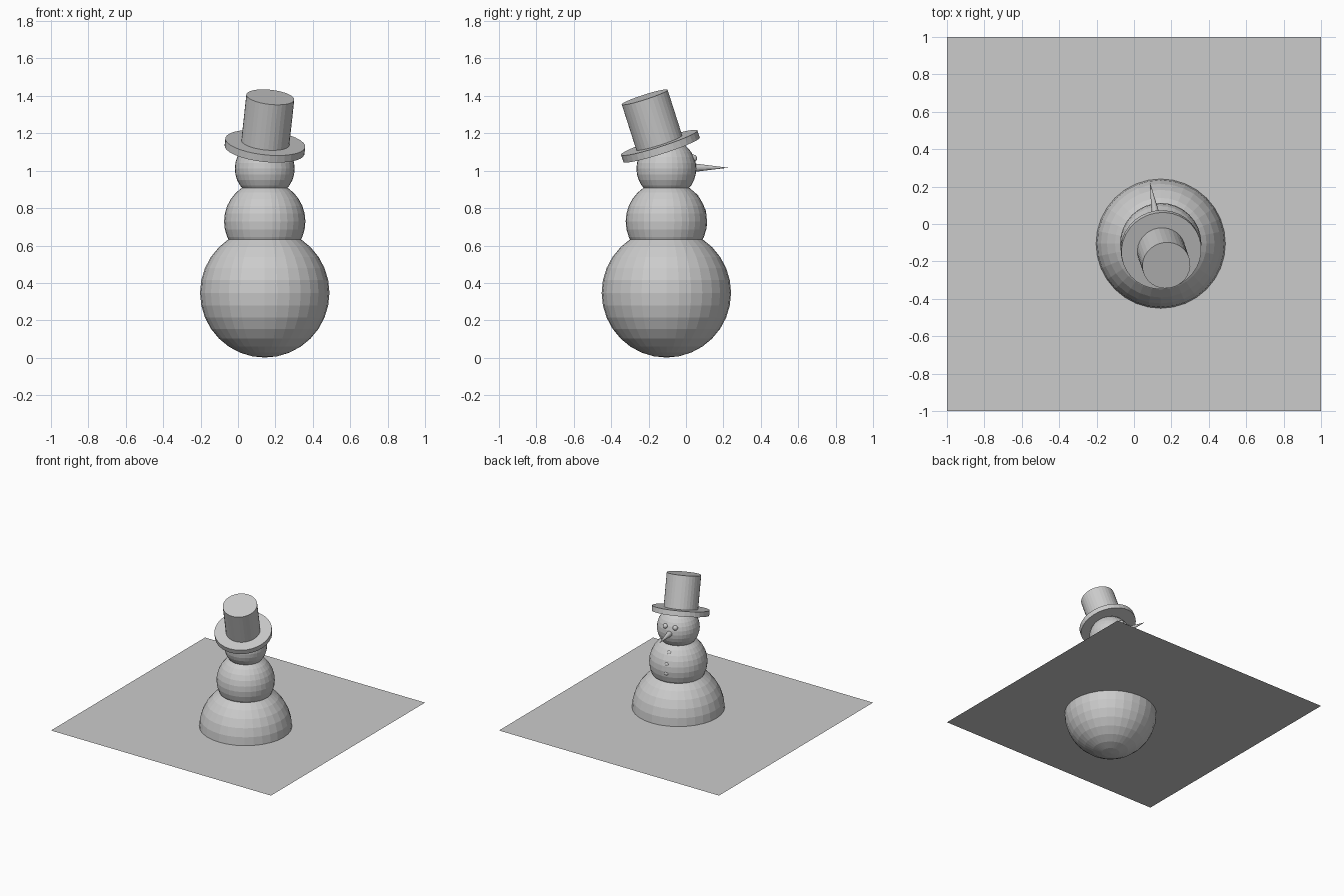
import bpy, math
from mathutils import Vector, Matrix

if "Cube" in bpy.data.objects:
    bpy.data.objects.remove(bpy.data.objects["Cube"])

mat = bpy.data.materials.new("plain_grey")
mat.diffuse_color = (0.6, 0.6, 0.6, 1)
mat.use_nodes = True
mat.node_tree.nodes["Principled BSDF"].inputs["Base Color"].default_value = mat.diffuse_color

CX, CY = 0.143, -0.105          # vertical axis of the figure
YAW = math.radians(10)          # face is turned slightly towards -x
HEAD = Vector((CX, CY, 1.011))
BODY = Vector((CX, CY, 0.729))


def finish(name):
    ob = bpy.context.object
    ob.name = name
    ob.data.materials.append(mat)
    return ob


def ball(name, centre, radius, segments=32, rings=16):
    bpy.ops.mesh.primitive_uv_sphere_add(segments=segments, ring_count=rings,
                                         radius=radius, location=centre)
    return finish(name)


def rod(name, start, end, r1, r2):
    """Cylinder or cone running from start to end."""
    axis = end - start
    bpy.ops.mesh.primitive_cone_add(vertices=32, radius1=r1, radius2=r2, depth=axis.length,
                                    location=(start + end) / 2,
                                    rotation=axis.to_track_quat('Z', 'Y').to_euler())
    return finish(name)


def facing(angle, dist, dz):
    """Offset in the viewing direction of the face, turned by angle."""
    return Vector((-math.sin(angle) * dist, math.cos(angle) * dist, dz))


# ground sheet cutting the lowest ball at its middle
bpy.ops.mesh.primitive_plane_add(size=2, location=(0, 0, 0.349))
finish("snow_sheet")

# three stacked balls
ball("base_ball", (CX, CY, 0.347), 0.346)
ball("body_ball", BODY, 0.2175)
ball("head_ball", HEAD, 0.16)

# tilted hat
tilt = Vector((0.11, -0.32, 1)).normalized()
brim = Vector((0.144, -0.137, 1.131))
rod("hat_brim", brim - tilt * 0.02, brim + tilt * 0.02, 0.215, 0.215)
rod("hat_crown", brim, brim + tilt * 0.277, 0.129, 0.129)

# nose
rod("nose", HEAD + facing(YAW, 0.11, 0.005), HEAD + facing(YAW, 0.336, 0.005), 0.0275, 0)

# eyes
for side, a in (("left", -16), ("right", 16)):
    ball(side + "_eye", HEAD + facing(YAW + math.radians(a), 0.145, 0.055), 0.02, 16, 8)

# buttons
for i, dz in enumerate((0.13, 0.055, -0.015)):
    dist = math.sqrt(0.202 ** 2 - dz ** 2)
    ball(f"button_{i + 1}", BODY + facing(YAW, dist, dz), 0.02, 16, 8)
